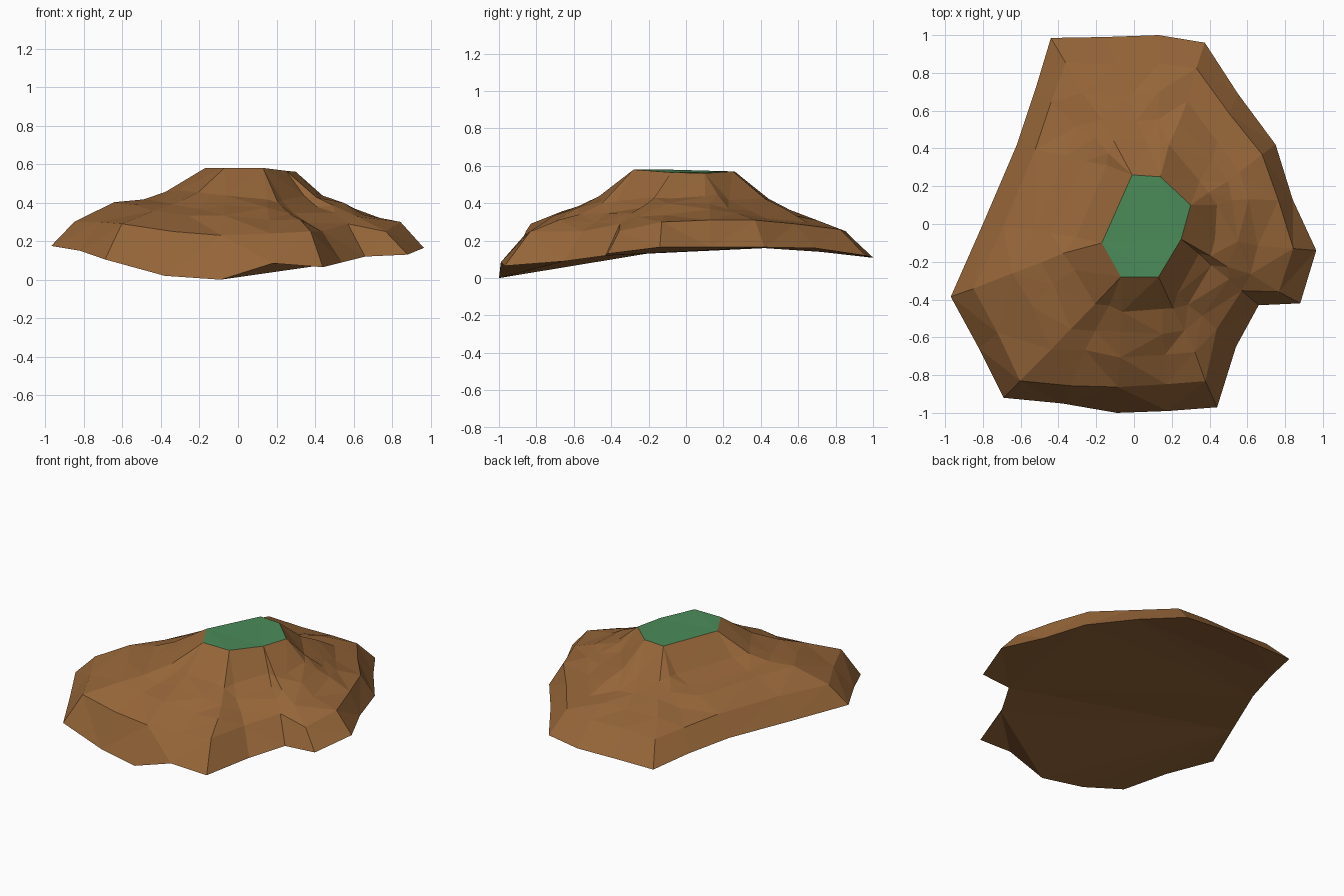
import bpy, bmesh, random
from mathutils import Vector

random.seed(4)

# One spoke per rim point: rim x, y, z, then lip inset, lip height, mid-slope height
SPOKES = [
    (-0.69, -0.92, 0.105, 0.14, 0.29, 0.36),
    (-0.38, -0.95, 0.02, 0.14, 0.25, 0.34),
    (-0.09, -1.00, 0.00, 0.19, 0.23, 0.34),
    (0.18, -0.99, 0.085, 0.20, 0.24, 0.32),
    (0.44, -0.97, 0.065, 0.20, 0.25, 0.30),
    (0.54, -0.65, 0.09, 0.25, 0.25, 0.31),
    (0.66, -0.43, 0.12, 0.22, 0.29, 0.35),
    (0.88, -0.42, 0.13, 0.18, 0.25, 0.34),
    (0.965, -0.14, 0.165, 0.17, 0.30, 0.35),
    (0.84, 0.13, 0.165, 0.14, 0.31, 0.36),
    (0.75, 0.42, 0.165, 0.16, 0.31, 0.35),
    (0.55, 0.69, 0.16, 0.18, 0.29, 0.33),
    (0.375, 0.96, 0.12, 0.19, 0.26, 0.31),
    (0.13, 1.00, 0.11, 0.20, 0.25, 0.31),
    (-0.15, 0.99, 0.11, 0.20, 0.25, 0.31),
    (-0.44, 0.985, 0.11, 0.18, 0.25, 0.31),
    (-0.52, 0.72, 0.14, 0.16, 0.27, 0.33),
    (-0.62, 0.42, 0.16, 0.16, 0.29, 0.36),
    (-0.80, 0.00, 0.165, 0.17, 0.30, 0.38),
    (-0.97, -0.385, 0.175, 0.15, 0.30, 0.40),
    (-0.82, -0.66, 0.15, 0.15, 0.30, 0.38),
]
# Summit outline; three spokes run into each point
SUMMIT = [(-0.07, -0.28, 0.58), (0.13, -0.28, 0.58), (0.25, -0.08, 0.565),
          (0.30, 0.10, 0.56), (0.14, 0.25, 0.57), (-0.01, 0.26, 0.57),
          (-0.17, -0.10, 0.58)]


def make_object(name, bm, color):
    mesh = bpy.data.meshes.new(name)
    bm.to_mesh(mesh)
    bm.free()
    obj = bpy.data.objects.new(name, mesh)
    bpy.context.collection.objects.link(obj)
    mat = bpy.data.materials.new(name + "_color")
    mat.diffuse_color = color
    mesh.materials.append(mat)


# Hillside: rings of points along the spokes, from rim to summit
bm = bmesh.new()
n = len(SPOKES)
rings = [[] for _ in range(5)]
for i, (x, y, z, inset, lip, mid) in enumerate(SPOKES):
    top = Vector(SUMMIT[i // 3])
    upper = 0.44 + (mid - 0.35) * 0.6
    stops = [(0, z), (inset, lip), (0.42, mid),
             (0.59, (mid + upper) / 2 - 0.01), (0.76, upper)]
    for k, (t, height) in enumerate(stops):
        p = Vector((x, y, z)).lerp(top, t)
        p.z = height
        if k > 1:
            p += Vector([random.uniform(-0.015, 0.015) for _ in range(3)])
        rings[k].append(bm.verts.new(p))
summit = [bm.verts.new(p) for p in SUMMIT]

for lower, higher in zip(rings, rings[1:]):
    for i in range(n):
        j = (i + 1) % n
        bm.faces.new((lower[i], lower[j], higher[j], higher[i]))
for i in range(n):
    j = (i + 1) % n
    a, b = summit[i // 3], summit[j // 3]
    last = rings[-1]
    bm.faces.new((last[i], last[j], a) if a is b else (last[i], last[j], b, a))

# Underside closing the rim
bm.faces.new(rings[0][::-1])
bmesh.ops.triangulate(bm, faces=bm.faces[:])
make_object("hillside", bm, (0.30, 0.13, 0.04, 1))

# Grass patch on the summit
bm = bmesh.new()
bm.faces.new([bm.verts.new(p) for p in SUMMIT])
bmesh.ops.triangulate(bm, faces=bm.faces[:])
make_object("summit_grass", bm, (0.07, 0.26, 0.10, 1))
